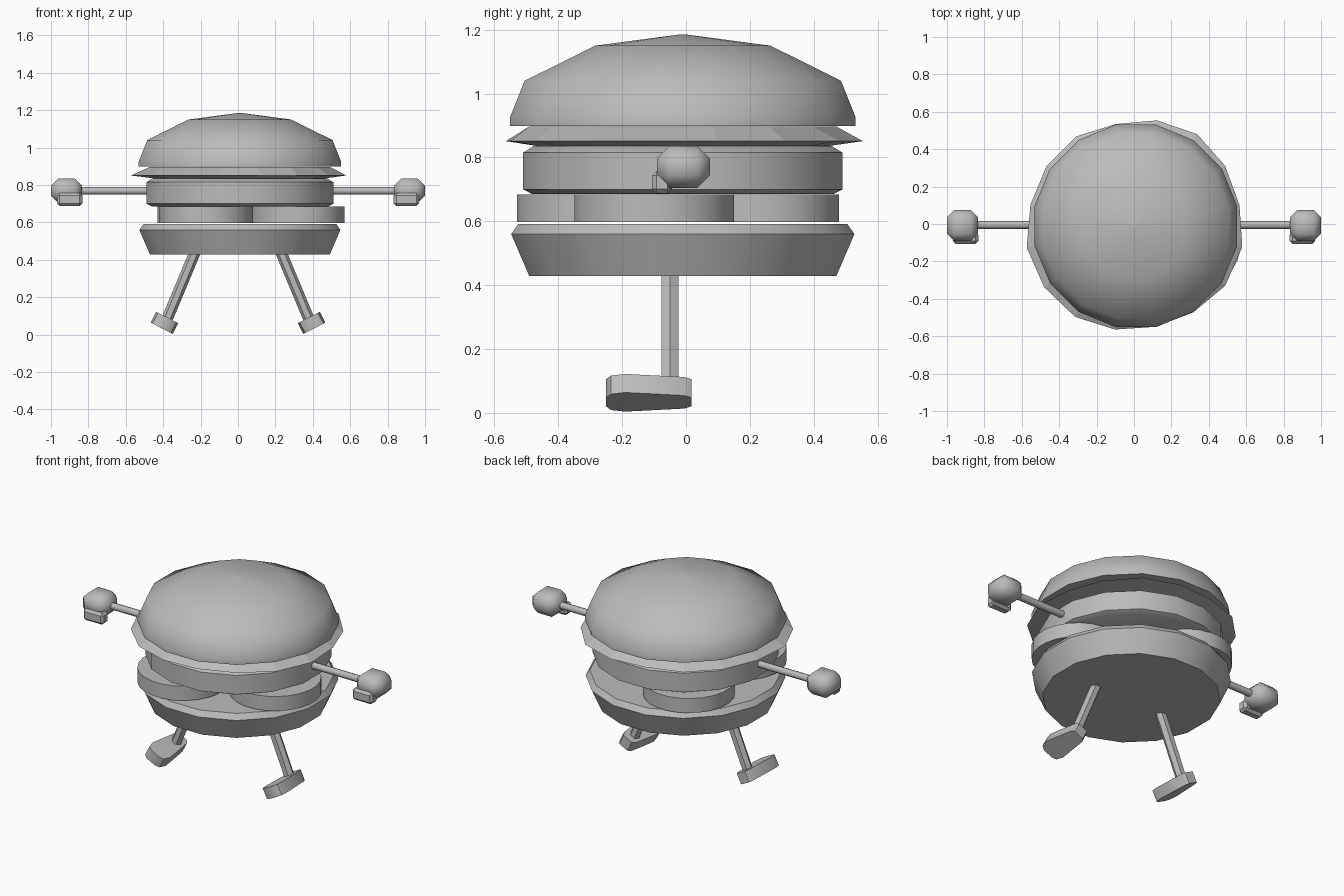
import bpy, bmesh, math
from mathutils import Vector, Matrix

if "Cube" in bpy.data.objects:
    bpy.data.objects.remove(bpy.data.objects["Cube"])

grey = bpy.data.materials.new("plain grey")
grey.diffuse_color = (0.5, 0.5, 0.5, 1)
grey.use_nodes = True
grey.node_tree.nodes["Principled BSDF"].inputs["Base Color"].default_value = grey.diffuse_color


def finish(name, bm, smooth=None):
    bmesh.ops.recalc_face_normals(bm, faces=bm.faces)
    me = bpy.data.meshes.new(name)
    bm.to_mesh(me)
    bm.free()
    me.materials.append(grey)
    ob = bpy.data.objects.new(name, me)
    bpy.context.collection.objects.link(ob)
    if smooth:
        bpy.ops.object.select_all(action='DESELECT')
        ob.select_set(True)
        bpy.context.view_layer.objects.active = ob
        bpy.ops.object.shade_smooth_by_angle(angle=math.radians(smooth))
    return ob


def loft(name, rings, smooth=None):
    """Skin a stack of point rings and cap both ends."""
    bm = bmesh.new()
    vs = [[bm.verts.new(p) for p in ring] for ring in rings]
    for a, b in zip(vs, vs[1:]):
        for i in range(len(a)):
            j = (i + 1) % len(a)
            bm.faces.new((a[i], a[j], b[j], b[i]))
    bm.faces.new(vs[0][::-1])
    bm.faces.new(vs[-1])
    return finish(name, bm, smooth)


def ring(r, z, n=16, cx=0.01, cy=-0.01):
    """One level of a round layer, with flat sides facing the axes."""
    out = []
    for i in range(n):
        a = math.tau * (i + 0.5) / n
        k = r[i] if isinstance(r, list) else r
        out.append((cx + k * math.cos(a), cy + k * math.sin(a), z))
    return out


def layer(name, profile, smooth=50, **kw):
    return loft(name, [ring(r, z, **kw) for r, z in profile], smooth)


def rod(name, a, b, r, n, smooth=None):
    a, b = Vector(a), Vector(b)
    bm = bmesh.new()
    m = Matrix.Translation((a + b) / 2) @ (b - a).to_track_quat('Z', 'Y').to_matrix().to_4x4()
    bmesh.ops.create_cone(bm, cap_ends=True, segments=n, radius1=r, radius2=r,
                          depth=(b - a).length, matrix=m)
    return finish(name, bm, smooth)


def chunk(name, center, size, bevel, smooth=None):
    """Box with chamfered edges."""
    bm = bmesh.new()
    bmesh.ops.create_cube(bm, size=1, matrix=Matrix.Translation(center) @ Matrix.Diagonal((*size, 1)))
    bmesh.ops.bevel(bm, geom=bm.edges[:], offset=bevel, segments=1, affect='EDGES')
    return finish(name, bm, smooth)


# Buns and patty
layer("bottom_bun", [(0.49, 0.428), (0.548, 0.56), (0.525, 0.592)])
layer("patty", [(0.48, 0.685), (0.51, 0.70), (0.51, 0.815), (0.475, 0.836)])
layer("top_bun", [(0.552, 0.898), (0.552, 0.925), (0.505, 1.04), (0.28, 1.15), (0.01, 1.185)])

# Uneven lettuce leaf, flared to a thin rim
rim = [0.565, 0.575, 0.59, 0.575, 0.555, 0.575, 0.575, 0.575,
       0.595, 0.59, 0.585, 0.565, 0.55, 0.555, 0.575, 0.58]
loft("lettuce", [ring(0.44, 0.832), ring(rim, 0.851), ring(0.49, 0.897)])

# Three tomato slices
for x, y in ((-0.17, -0.28), (0.32, -0.10), (-0.18, 0.23)):
    layer("tomato_slice", [(0.252, 0.597), (0.252, 0.684)], 40, n=24, cx=x, cy=y)

for s in (-1, 1):
    # Arm, fist and thumb
    rod("arm", (s * 0.45, -0.005, 0.769), (s * 0.88, -0.005, 0.769), 0.021, 8, 50)
    chunk("fist", (s * 0.917, -0.008, 0.77), (0.166, 0.165, 0.13), 0.038, 60)
    chunk("thumb", (s * 0.9, -0.075, 0.722), (0.135, 0.062, 0.07), 0.014)
    # Leg
    rod("leg", (s * 0.226, -0.05, 0.45), (s * 0.376, -0.05, 0.09), 0.03, 6)
    # Foot, tapering to the heel and tilted square to the leg
    half = [(0.03, -0.25), (0.055, -0.235), (0.066, -0.19), (0.045, -0.005), (0.03, 0.017)]
    plan = half + [(-u, y) for u, y in reversed(half)]
    t = math.radians(27)
    rings = []
    for h in (0, 0.065):
        rings.append([(s * (0.408 + u * math.cos(t) - h * math.sin(t)), y,
                       0.034 + u * math.sin(t) + h * math.cos(t)) for u, y in plan])
    loft("foot", rings, 35)
